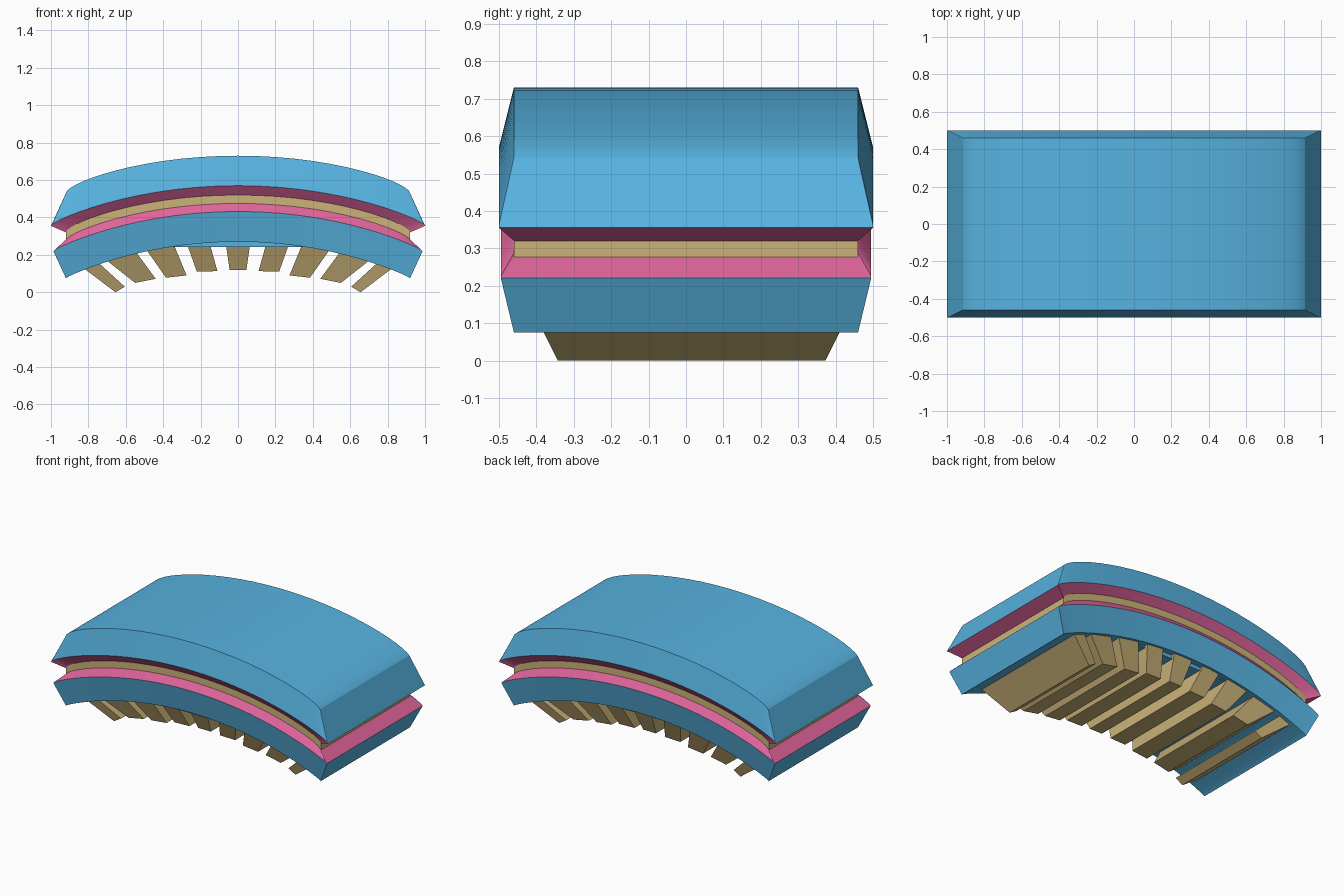
import bpy, bmesh, math

if "Cube" in bpy.data.objects:
    bpy.data.objects.remove(bpy.data.objects["Cube"])

def mat(name, rgb):
    m = bpy.data.materials.new(name)
    m.diffuse_color = (*rgb, 1)
    m.use_nodes = True
    m.node_tree.nodes["Principled BSDF"].inputs["Base Color"].default_value = m.diffuse_color
    return m

BLUE = mat("sky blue", (0.095, 0.45, 0.75))
PINK = mat("pink", (0.74, 0.13, 0.33))
TAN = mat("tan", (0.60, 0.45, 0.19))
N = 28

def make(name, bm, mats, smooth=True):
    bmesh.ops.recalc_face_normals(bm, faces=bm.faces)
    me = bpy.data.meshes.new(name)
    bm.to_mesh(me)
    bm.free()
    for m in mats:
        me.materials.append(m)
    ob = bpy.data.objects.new(name, me)
    bpy.context.collection.objects.link(ob)
    if smooth:
        bpy.context.view_layer.objects.active = ob
        ob.select_set(True)
        bpy.ops.object.shade_smooth_by_angle(angle=math.radians(20))
        ob.select_set(False)
    return ob

def arch(hw, z_mid, z_end, blend):
    """Arched edge: mix of circular arc and ellipse, as (x, z) points."""
    sag = z_mid - z_end
    r = (hw * hw + sag * sag) / (2 * sag)
    pts = []
    for i in range(N + 1):
        x = hw * math.sin(math.pi * (i / N - 0.5))
        circ = r - math.sqrt(r * r - x * x)
        ell = sag * (1 - math.sqrt(max(0, 1 - (x / hw) ** 2)))
        pts.append((x, z_mid - circ * (1 - blend) - ell * blend))
    return pts

def shell(name, layers, bands, mats):
    """Loft stacked arched rings; bands give the material of each step."""
    bm = bmesh.new()
    rings = []
    for hw, hy, zm, ze, b in layers:
        p = arch(hw, zm, ze, b)
        rings.append([bm.verts.new((x, -hy, z)) for x, z in p] +
                     [bm.verts.new((x, hy, z)) for x, z in reversed(p)])
    n = 2 * (N + 1)
    for a, b, mi in zip(rings, rings[1:], bands):
        for i in range(n):
            j = (i + 1) % n
            bm.faces.new((a[i], a[j], b[j], b[i])).material_index = mi
    for ring, mi in ((rings[0], bands[0]), (rings[-1], bands[-1])):
        for i in range(N):
            bm.faces.new((ring[i], ring[i + 1], ring[n - 2 - i], ring[n - 1 - i])).material_index = mi
    return make(name, bm, mats)

# Shared rings: half width, half depth, middle height, end height, roundness
TOP = (0.92, 0.46, 0.73, 0.53, 0.5)
UPPER_LIP = (1.0, 0.5, 0.57, 0.355, 0.25)
GROOVE_TOP = (0.92, 0.46, 0.52, 0.32, 0.45)
GROOVE_LOW = (0.92, 0.46, 0.475, 0.277, 0.4)
LOWER_LIP = (0.987, 0.495, 0.432, 0.22, 0.15)
BASE = (0.92, 0.46, 0.27, 0.075, 0.1)

shell("upper_shell", [TOP, UPPER_LIP, GROOVE_TOP], [0, 1], [BLUE, PINK])
shell("middle_band", [GROOVE_TOP, GROOVE_LOW], [0], [TAN])
shell("lower_shell", [GROOVE_LOW, LOWER_LIP, BASE], [1, 0], [BLUE, PINK])

def hexa(name, low, high, hy_low, hy_high, m, yc=0):
    """Tapered bar: low and high are ((x, z), (x, z)) edges run along y."""
    bm = bmesh.new()
    rings = []
    for (p, q), h in ((low, hy_low), (high, hy_high)):
        rings.append([bm.verts.new((x, yc + y, z)) for (x, z), y in
                      ((p, -h), (q, -h), (q, h), (p, h))])
    a, b = rings
    bm.faces.new(a)
    bm.faces.new(b)
    for i in range(4):
        j = (i + 1) % 4
        bm.faces.new((a[i], a[j], b[j], b[i]))
    return make(name, bm, [m], False)

# Flat plate under the crown of the arch
hexa("under_plate", ((-0.35, 0.243), (0.35, 0.243)), ((-0.35, 0.3), (0.35, 0.3)), 0.42, 0.42, BLUE)

# Bristle bars fanned along the underside: tip edge and root edge
BARS = [
    (((0.11, 0.113), (0.22, 0.11)), ((0.155, 0.275), (0.275, 0.265))),
    (((0.275, 0.09), (0.385, 0.078)), ((0.345, 0.26), (0.495, 0.235))),
    (((0.44, 0.072), (0.55, 0.05)), ((0.56, 0.235), (0.715, 0.18))),
    (((0.605, 0.03), (0.655, 0.0)), ((0.77, 0.18), (0.86, 0.155))),
]
hexa("bristle_center", ((-0.045, 0.12), (0.045, 0.12)), ((-0.068, 0.28), (0.068, 0.28)), 0.36, 0.435, TAN, 0.015)
for k, (tip, root) in enumerate(BARS):
    for s, side in ((1, "right"), (-1, "left")):
        flip = lambda e: tuple((s * x, z) for x, z in e)
        hexa(f"bristle_{side}_{k + 1}", flip(tip), flip(root), 0.358, 0.435, TAN, 0.015)
